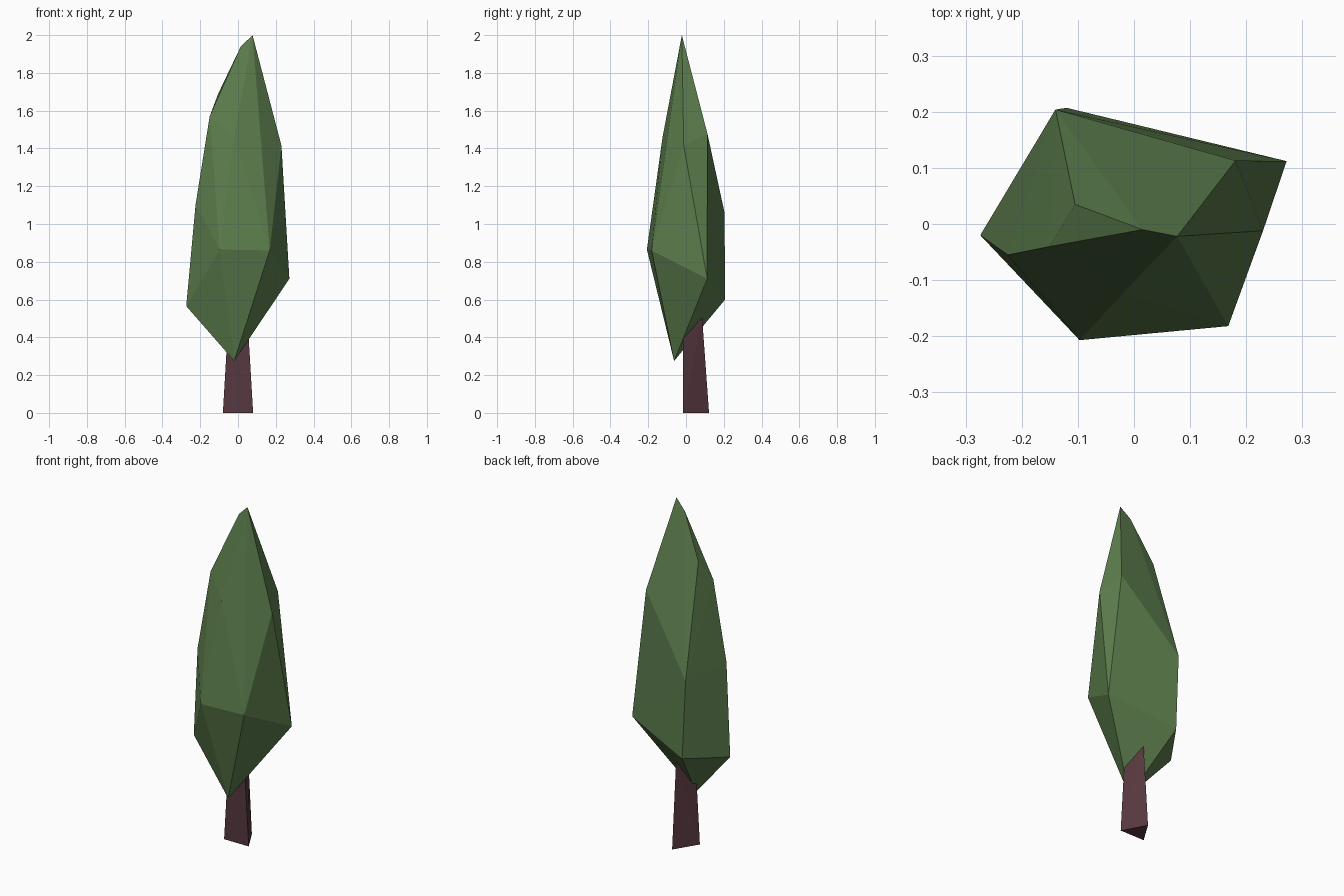
import bpy, bmesh

if "Cube" in bpy.data.objects:
    bpy.data.objects.remove(bpy.data.objects["Cube"])


def hull_object(name, points, color):
    """Faceted solid: convex hull around a few corner points."""
    bm = bmesh.new()
    for p in points:
        bm.verts.new(p)
    res = bmesh.ops.convex_hull(bm, input=bm.verts[:])
    loose = [v for v in bm.verts if not v.link_faces]
    bmesh.ops.delete(bm, geom=loose, context='VERTS')
    bmesh.ops.recalc_face_normals(bm, faces=bm.faces[:])
    mesh = bpy.data.meshes.new(name)
    bm.to_mesh(mesh)
    bm.free()
    mat = bpy.data.materials.new(name + "_color")
    mat.diffuse_color = color
    mat.use_nodes = True
    mat.node_tree.nodes["Principled BSDF"].inputs["Base Color"].default_value = mat.diffuse_color
    mesh.materials.append(mat)
    obj = bpy.data.objects.new(name, mesh)
    bpy.context.collection.objects.link(obj)
    return obj


# Crown: irregular rings of corners from the bottom tip to the top
crown = [
    (-0.02, -0.063, 0.275),
    (-0.274, -0.02, 0.565), (-0.12, 0.207, 0.60), (0.272, 0.112, 0.71),
    (0.168, -0.182, 0.86), (-0.097, -0.207, 0.865),
    (-0.14, 0.204, 1.06), (-0.225, -0.055, 1.10),
    (0.23, -0.012, 1.415), (0.181, 0.113, 1.48), (-0.02, -0.124, 1.46),
    (-0.15, -0.04, 1.57), (-0.105, 0.035, 1.69),
    (0.015, -0.01, 1.94), (0.077, -0.022, 2.0),
]
hull_object("crown", crown, (0.107, 0.205, 0.073, 1))

# Trunk: tapered three-sided prism
base = [(-0.08, -0.015, 0), (0.08, -0.015, 0), (0.005, 0.122, 0)]
top = [(-0.05, -0.015, 0.51), (0.05, -0.015, 0.51), (0.005, 0.085, 0.51)]
hull_object("trunk", base + top, (0.095, 0.04, 0.05, 1))
